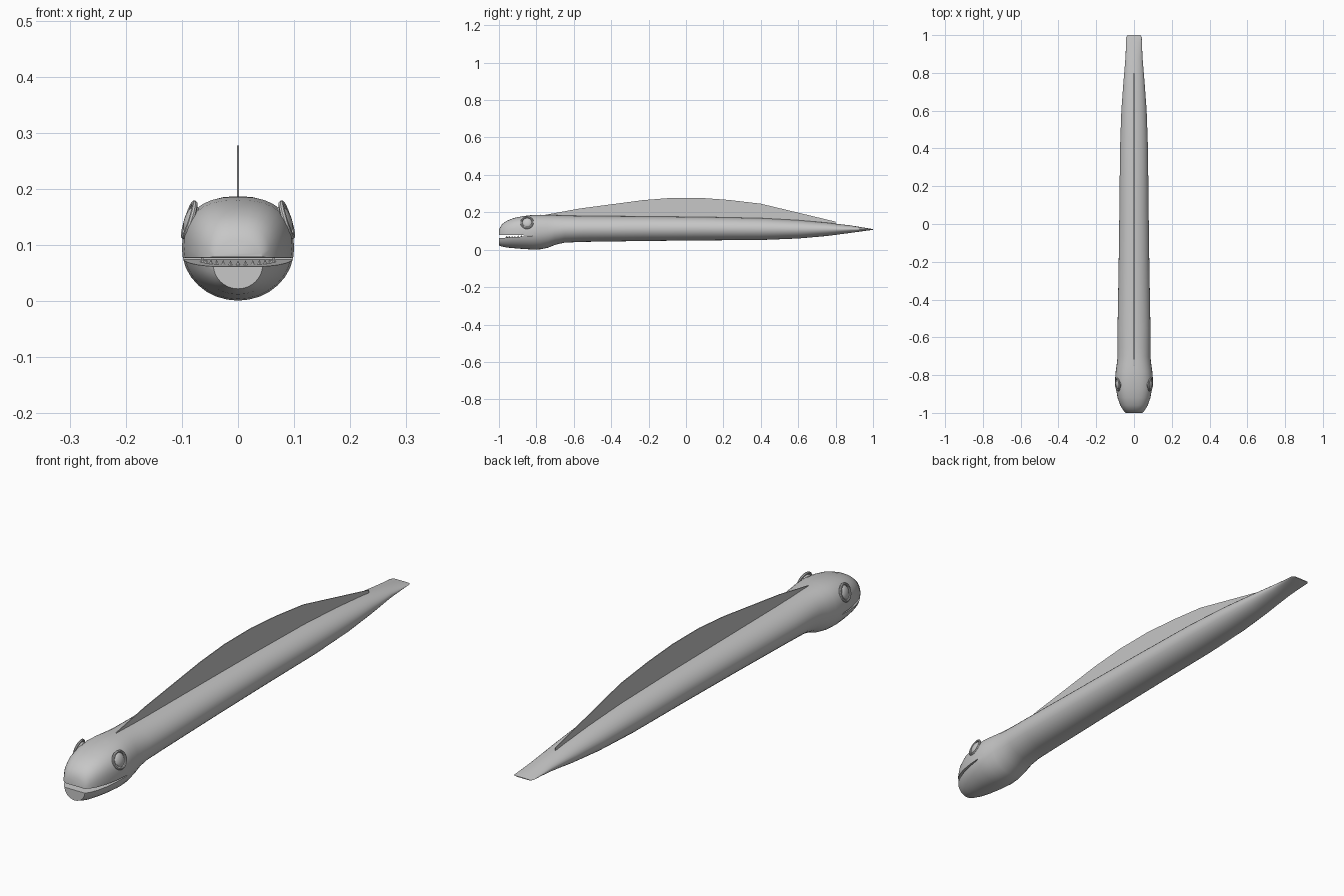
import bpy, bmesh, math
from mathutils import Vector

if "Cube" in bpy.data.objects:
    bpy.data.objects.remove(bpy.data.objects["Cube"])

skin = bpy.data.materials.new("grey skin")
skin.diffuse_color = (0.57, 0.57, 0.57, 1)
skin.use_nodes = True
skin.node_tree.nodes["Principled BSDF"].inputs["Base Color"].default_value = skin.diffuse_color


def finish(name, bm, smooth=True):
    bmesh.ops.recalc_face_normals(bm, faces=bm.faces)
    me = bpy.data.meshes.new(name)
    bm.to_mesh(me)
    bm.free()
    ob = bpy.data.objects.new(name, me)
    bpy.context.collection.objects.link(ob)
    me.materials.append(skin)
    if smooth:
        smooth_object(ob)
    return ob


def smooth_object(ob):
    bpy.ops.object.select_all(action='DESELECT')
    ob.select_set(True)
    bpy.context.view_layer.objects.active = ob
    bpy.ops.object.shade_smooth_by_angle(angle=math.radians(40))


def prism(name, profile, half):
    """Extrude a (y, z) outline across x."""
    bm = bmesh.new()
    a = [bm.verts.new((-half, y, z)) for y, z in profile]
    b = [bm.verts.new((half, y, z)) for y, z in profile]
    bm.faces.new(a)
    bm.faces.new(b[::-1])
    n = len(a)
    for i in range(n):
        bm.faces.new((a[i], a[(i + 1) % n], b[(i + 1) % n], b[i]))
    return finish(name, bm, False)


# Body and head: y, half width, bottom, top, upper roundness exponent
sections = [
    (-1.00, .044, .022, .108, 2.6), (-.985, .058, .017, .135, 2.6),
    (-.96, .073, .012, .154, 2.6), (-.92, .087, .008, .170, 2.6),
    (-.87, .096, .004, .180, 2.6), (-.82, .100, .001, .186, 2.5),
    (-.78, .097, .002, .187, 2.4), (-.74, .091, .010, .186, 2.3),
    (-.70, .087, .026, .185, 2.1), (-.65, .087, .038, .183, 2.0),
    (-.55, .087, .042, .181, 2.0), (-.20, .081, .047, .178, 2.0),
    (.10, .077, .050, .175, 2.0), (.40, .074, .052, .169, 2.0),
    (.60, .067, .060, .158, 2.0), (.75, .056, .073, .145, 2.0),
    (.88, .045, .090, .130, 2.0), (.96, .042, .101, .117, 2.0),
    (.99, .041, .105, .112, 2.0), (1.0, .034, .107, .110, 2.0)]
SEG = 32
bm = bmesh.new()
rings = []
for y, w, lo, hi, n in sections:
    mid, half = (lo + hi) / 2, (hi - lo) / 2
    ring = []
    for i in range(SEG):
        a = 2 * math.pi * i / SEG
        c, s = math.cos(a), math.sin(a)
        e = 2 / n if s > 0 else 1
        x = math.copysign(abs(c) ** e, c) * w
        z = math.copysign(abs(s) ** e, s) * half + mid
        ring.append(bm.verts.new((x, y, z)))
    rings.append(ring)
for r, q in zip(rings, rings[1:]):
    for i in range(SEG):
        j = (i + 1) % SEG
        bm.faces.new((r[i], r[j], q[j], q[i]))
bm.faces.new(rings[0])
bm.faces.new(rings[-1][::-1])
body = finish("body_and_head", bm, False)

# Mouth slit cut right through the head
cutter = prism("mouth_cutter", [(-1.1, .079), (-.82, .077), (-.82, .074), (-1.1, .055)], .2)
cutter.hide_render = True
mod = body.modifiers.new("mouth", 'BOOLEAN')
mod.operation = 'DIFFERENCE'
mod.solver = 'EXACT'
mod.object = cutter
bpy.context.view_layer.objects.active = body
bpy.ops.object.modifier_apply(modifier=mod.name)
bpy.data.objects.remove(cutter)
smooth_object(body)

# Teeth along the lower jaw
bm = bmesh.new()
for i in range(15):
    a = math.pi * (i + .5) / 15
    x, y = .065 * math.cos(a), -.87 - .09 * math.sin(a)
    base = .058 + (y + 1.06) * .068
    r = bmesh.ops.create_cone(bm, cap_ends=True, segments=6, radius1=.005,
                              radius2=0, depth=.01)
    bmesh.ops.translate(bm, verts=r['verts'], vec=(x, y, base + .003))
finish("teeth", bm)

# Dorsal fin, a thin sheet along the back
prism("back_fin", [(-.80, .165), (-.75, .187), (-.57, .220), (-.23, .265), (-.08, .277),
                   (.08, .277), (.23, .266), (.40, .246), (.80, .150), (.80, .125),
                   (.40, .150), (-.60, .150)], .0015)

# Eyes: eyeball inside a raised rim, on both sides of the head
for side, label in ((1, "right"), (-1, "left")):
    spot = Vector((side * .087, -.85, .145))
    out = Vector((side, -.12, .32)).normalized()
    turn = out.to_track_quat('Z', 'Y')
    bpy.ops.mesh.primitive_uv_sphere_add(segments=24, ring_count=12, radius=.027,
                                         location=spot - out * .005)
    eye = bpy.context.object
    eye.name = label + "_eye"
    eye.scale = (1, 1, .5)
    bpy.ops.mesh.primitive_torus_add(major_segments=28, minor_segments=8,
                                     major_radius=.031, minor_radius=.005,
                                     location=spot)
    rim = bpy.context.object
    rim.name = label + "_eye_rim"
    for ob in (eye, rim):
        ob.rotation_euler = turn.to_euler()
        ob.data.materials.append(skin)
        smooth_object(ob)
